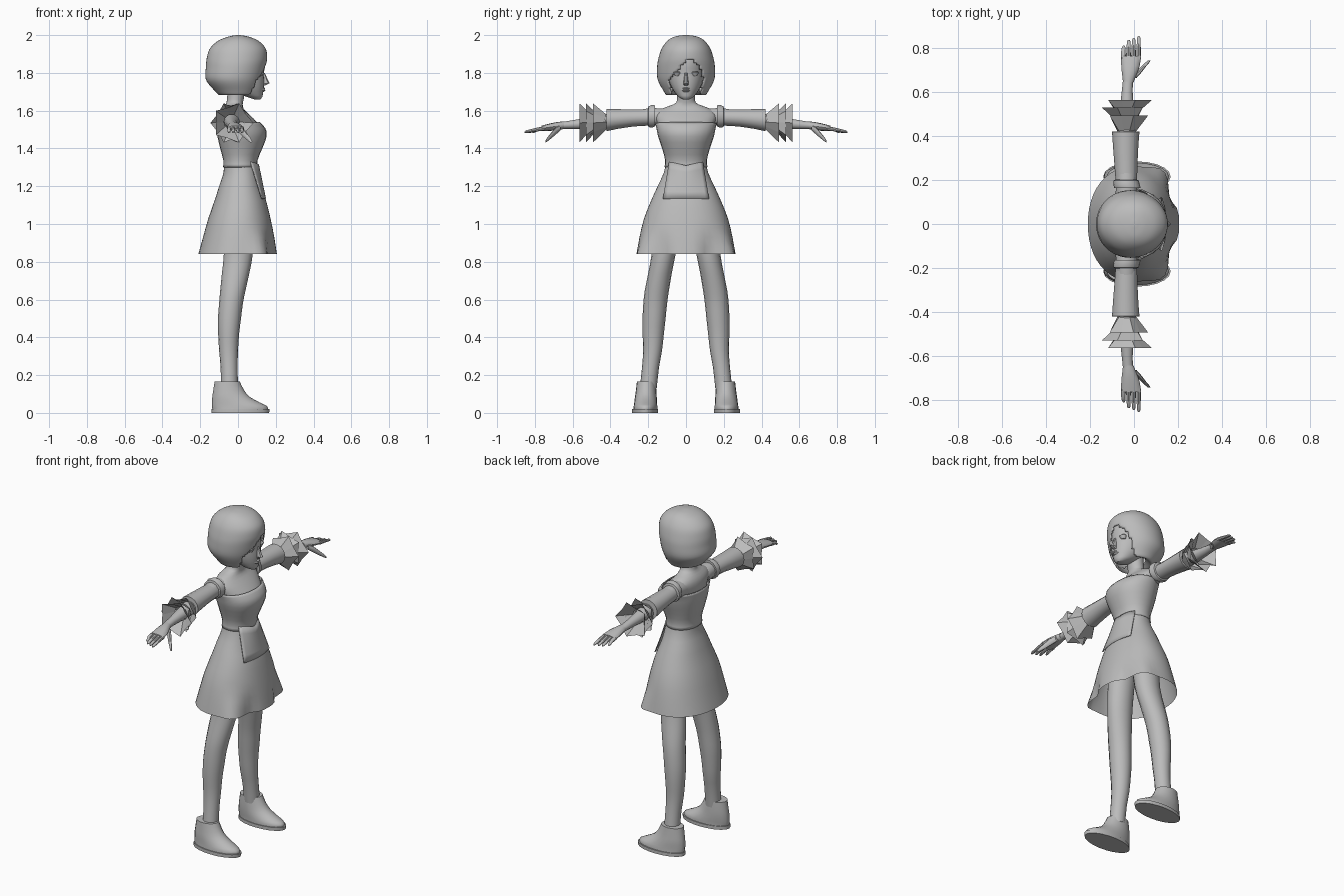
import bpy, bmesh, math

grey = bpy.data.materials.new("plain_grey")
grey.diffuse_color = (0.5, 0.5, 0.5, 1)


def finish(name, bm, mirror=False, angle=40, thick=0):
    """Turn a bmesh into a smooth-shaded object, optionally mirrored across y."""
    bmesh.ops.recalc_face_normals(bm, faces=bm.faces)
    me = bpy.data.meshes.new(name)
    bm.to_mesh(me)
    bm.free()
    me.materials.append(grey)
    ob = bpy.data.objects.new(name, me)
    bpy.context.collection.objects.link(ob)
    bpy.ops.object.select_all(action='DESELECT')
    bpy.context.view_layer.objects.active = ob
    ob.select_set(True)
    if angle:
        bpy.ops.object.shade_smooth_by_angle(angle=math.radians(angle))
    if thick:
        sol = ob.modifiers.new("thickness", 'SOLIDIFY')
        sol.thickness = thick
        sol.offset = -1
    if mirror:
        m = ob.modifiers.new("mirror", 'MIRROR')
        m.use_axis = (False, True, False)
    return ob


def refine(secs, k):
    """Catmull-Rom interpolation between sections."""
    out = []
    for i in range(len(secs) - 1):
        p = [secs[max(i - 1, 0)], secs[i], secs[i + 1], secs[min(i + 2, len(secs) - 1)]]
        for j in range(k):
            t = j / k
            out.append([0.5 * (2 * b + (c - a) * t + (2 * a - 5 * b + 4 * c - d) * t * t
                               + (3 * b - a - 3 * c + d) * t ** 3) for a, b, c, d in zip(*p)])
    return out + [list(secs[-1])]


def loft(secs, axis='z', n=16, k=1, caps=(True, True), power=2.0):
    """Sections are (t, u0, u1, v0, v1); u is x, v is the remaining axis."""
    bm = bmesh.new()
    rings = []
    for t, u0, u1, v0, v1 in refine(secs, k):
        ring = []
        for i in range(n):
            a = 2 * math.pi * i / n
            c, s = math.cos(a), math.sin(a)
            u = (u0 + u1) / 2 + (u1 - u0) / 2 * math.copysign(abs(c) ** (2 / power), c)
            v = (v0 + v1) / 2 + (v1 - v0) / 2 * math.copysign(abs(s) ** (2 / power), s)
            ring.append(bm.verts.new((u, v, t) if axis == 'z' else (u, t, v)))
        rings.append(ring)
    for a, b in zip(rings, rings[1:]):
        for i in range(n):
            bm.faces.new((a[i], a[(i + 1) % n], b[(i + 1) % n], b[i]))
    if caps[0]:
        bm.faces.new(rings[0])
    if caps[1]:
        bm.faces.new(rings[-1])
    return bm


def sym(rows):
    """(z, x0, x1, half width) to a section centred on y = 0."""
    return [(z, a, b, -w, w) for z, a, b, w in rows]


# Torso with shoulders and neck
body = sym([(1.28, -.07, .09, .10), (1.34, -.068, .092, .10), (1.40, -.08, .11, .115),
            (1.46, -.095, .135, .135), (1.50, -.10, .13, .142), (1.54, -.10, .10, .155),
            (1.58, -.098, .06, .165), (1.61, -.085, .03, .13), (1.635, -.065, .025, .062),
            (1.66, -.058, .03, .047), (1.72, -.055, .04, .047)])
finish("torso", loft(body, n=24, k=2))

# Strapless bodice
bodice = sym([(1.30, -.073, .098, .108), (1.34, -.072, .098, .105), (1.40, -.088, .122, .12),
              (1.465, -.103, .146, .142), (1.505, -.108, .139, .15), (1.535, -.108, .112, .158)])
finish("bodice", loft(bodice, n=24, k=2, caps=(False, False), power=2.1), thick=.006)

# Skirt with fluted hem corners at the front
skirt = sym([(1.33, -.073, .10, .104), (1.27, -.077, .108, .118), (1.20, -.10, .122, .15),
             (1.13, -.122, .147, .182), (1.03, -.157, .172, .222), (.93, -.185, .192, .246),
             (.84, -.21, .206, .262)])
bm = loft(skirt, n=48, k=2, caps=(False, False), power=2.15)
for v in bm.verts:
    f = max(0, (.97 - v.co.z) / .13)
    a = abs(math.degrees(math.atan2(v.co.y, v.co.x)))
    bump = .028 * math.exp(-((a - 62) / 12) ** 2) - .025 * math.exp(-((a - 36) / 12) ** 2)
    s = 1 + f * bump / max(v.co.xy.length, .01)
    v.co.x *= s
    v.co.y *= s
finish("skirt", bm)

# Apron flap at the waist with a V-shaped top
bm = bmesh.new()
rows = []
for j in range(6):
    t = j / 5
    row = []
    for i in range(13):
        q = i / 6 - 1
        top = 1.33 - .02 * (1 - abs(q))
        z = top + (1.135 - top) * t
        row.append(bm.verts.new((.112 + .036 * t - .045 * q * q * (1 - .55 * t),
                                 q * (.09 + .032 * t), z)))
    rows.append(row)
for a, b in zip(rows, rows[1:]):
    for i in range(12):
        bm.faces.new((a[i], a[i + 1], b[i + 1], b[i]))
finish("apron_flap", bm, thick=.005)

# Chest bow, two thin triangles
bm = bmesh.new()
p = [bm.verts.new(c) for c in ((.149, 0, 1.46), (.138, .04, 1.505), (.15, 0, 1.49), (.138, -.04, 1.505))]
bm.faces.new(p[:3])
bm.faces.new((p[0], p[2], p[3]))
finish("chest_bow", bm, angle=0)

# Legs
leg = [(1.0, -.075, .085, .03, .17), (.84, -.075, .078, .055, .182), (.74, -.085, .06, .075, .20),
       (.65, -.094, .04, .09, .218), (.58, -.10, .026, .10, .226), (.50, -.106, .016, .108, .23),
       (.42, -.105, .006, .117, .23), (.33, -.10, 0, .127, .227), (.24, -.092, -.002, .143, .233),
       (.13, -.09, 0, .155, .245)]
finish("leg", loft(leg, n=16, k=2), mirror=True)

# Shoes and their soles
shoe = [(.015, -.135, .158, .152, .279), (.035, -.138, .155, .152, .277), (.055, -.138, .115, .153, .274),
        (.085, -.136, .062, .155, .27), (.12, -.131, .032, .157, .265), (.165, -.124, .01, .16, .26)]
finish("shoe", loft(shoe, n=20, k=2), mirror=True, angle=50)
finish("sole", loft([(0, -.14, .165, .147, .285), (.02, -.14, .167, .147, .285)], n=20),
       mirror=True, angle=50)

# Arms, running outward along y
arm = [(.10, -.085, .02, 1.51, 1.61), (.18, -.082, .012, 1.522, 1.615), (.25, -.08, .01, 1.525, 1.605),
       (.42, -.075, .01, 1.505, 1.585), (.50, -.068, .002, 1.502, 1.568), (.60, -.056, -.006, 1.503, 1.55),
       (.66, -.05, -.004, 1.503, 1.54)]
finish("arm", loft(arm, 'y', 14, 2), mirror=True)
sleeve = [(.20, -.084, .014, 1.52, 1.608), (.28, -.09, .016, 1.515, 1.608),
          (.36, -.096, .02, 1.503, 1.609), (.42, -.10, .025, 1.49, 1.61), (.422, -.07, 0, 1.52, 1.58)]
finish("sleeve", loft(sleeve, 'y', 14, caps=(False, False)), mirror=True)
band = [(.165, -.09, .03, 1.515, 1.63), (.18, -.094, .026, 1.508, 1.632), (.198, -.094, .022, 1.512, 1.625),
        (.203, -.082, .01, 1.525, 1.605)]
finish("shoulder_band", loft(band, 'y', 14), mirror=True)

# Three angular cuff frills
for i, (y0, y1, u0, u1) in enumerate(((.42, .493, -.125, .06), (.465, .53, -.142, .055), (.50, .565, -.135, .078))):
    bm = loft([(y0, -.075, .008, 1.50, 1.58), (y1, u0, u1, 1.43, 1.64)], 'y', 10, caps=(False, False))
    for k, v in enumerate(bm.verts):
        if k >= 10:
            f = .8 if (k + i) % 2 else 1.04
            v.co.x = -.035 + (v.co.x + .035) * f
            v.co.z = 1.535 + (v.co.z - 1.535) * f
    finish("cuff_frill_%d" % (i + 1), bm, mirror=True, angle=0)

# Hands: palm, four fingers, thumb
palm = [(.645, -.05, -.002, 1.503, 1.543), (.68, -.054, .012, 1.497, 1.54), (.72, -.058, .026, 1.493, 1.532),
        (.765, -.058, .032, 1.492, 1.52)]
finish("palm", loft(palm, 'y', 12, 2), mirror=True)
for i, (x, tip) in enumerate(((-.048, .812), (-.025, .838), (-.002, .846), (.021, .855))):
    f = [(.75, x - .011, x + .011, 1.495, 1.518), (.79, x - .01, x + .01, 1.49, 1.51),
         (tip - .008, x - .007, x + .009, 1.481, 1.496), (tip, x - .003, x + .005, 1.482, 1.489)]
    finish("finger_%d" % (i + 1), loft(f, 'y', 8), mirror=True)
thumb = [(.665, -.02, .012, 1.495, 1.525), (.69, .005, .034, 1.473, 1.512), (.715, .03, .053, 1.452, 1.482),
         (.735, .052, .07, 1.436, 1.457), (.745, .064, .076, 1.43, 1.44)]
finish("thumb", loft(thumb, 'y', 8), mirror=True)

# Head and face
head = sym([(1.66, .085, .118, .018), (1.672, .05, .128, .038), (1.69, .005, .132, .055),
            (1.72, -.04, .137, .075), (1.76, -.08, .139, .09), (1.80, -.10, .137, .097),
            (1.85, -.11, .142, .10), (1.91, -.10, .125, .095), (1.95, -.05, .07, .05)])
finish("head", loft(head, n=24, k=2))
nose = sym([(1.733, .12, .143, .012), (1.745, .12, .168, .014), (1.765, .12, .157, .011),
            (1.80, .12, .142, .008)])
finish("nose", loft(nose, n=8))
lips = sym([(1.70, .10, .137, .02), (1.708, .10, .145, .026), (1.713, .10, .141, .028),
            (1.718, .10, .145, .024), (1.724, .10, .137, .014)])
finish("lips", loft(lips, n=10))
eye = [(1.783, .10, .128, .035, .06), (1.795, .10, .134, .026, .066), (1.803, .10, .137, .024, .068),
       (1.808, .10, .13, .028, .064)]
finish("eye", loft(eye, n=10), mirror=True)

# Bobbed hair with an opening for the face under a side-swept fringe
hair = sym([(1.705, -.055, .05, .07), (1.682, -.095, .085, .10), (1.71, -.128, .108, .122),
            (1.765, -.17, .13, .15), (1.83, -.17, .146, .153), (1.88, -.165, .154, .145),
            (1.93, -.148, .146, .128), (1.97, -.105, .108, .098), (1.992, -.05, .055, .06),
            (2.0, -.01, .012, .012)])
bm = loft(hair, n=64, k=5, caps=(False, True))
gone = []
for f in bm.faces:
    c = f.calc_center_median()
    peak = 1.875 - 4.5 * abs(c.y - .015) ** 1.6 if c.y > .015 else 1.875 - 1.0 * (.015 - c.y)
    if c.x > 0 and abs(c.y) < .078 + .012 * math.sin((c.z - 1.68) * 18) and c.z < peak:
        gone.append(f)
bmesh.ops.delete(bm, geom=gone, context='FACES')
finish("hair", bm, thick=.008, angle=50)
